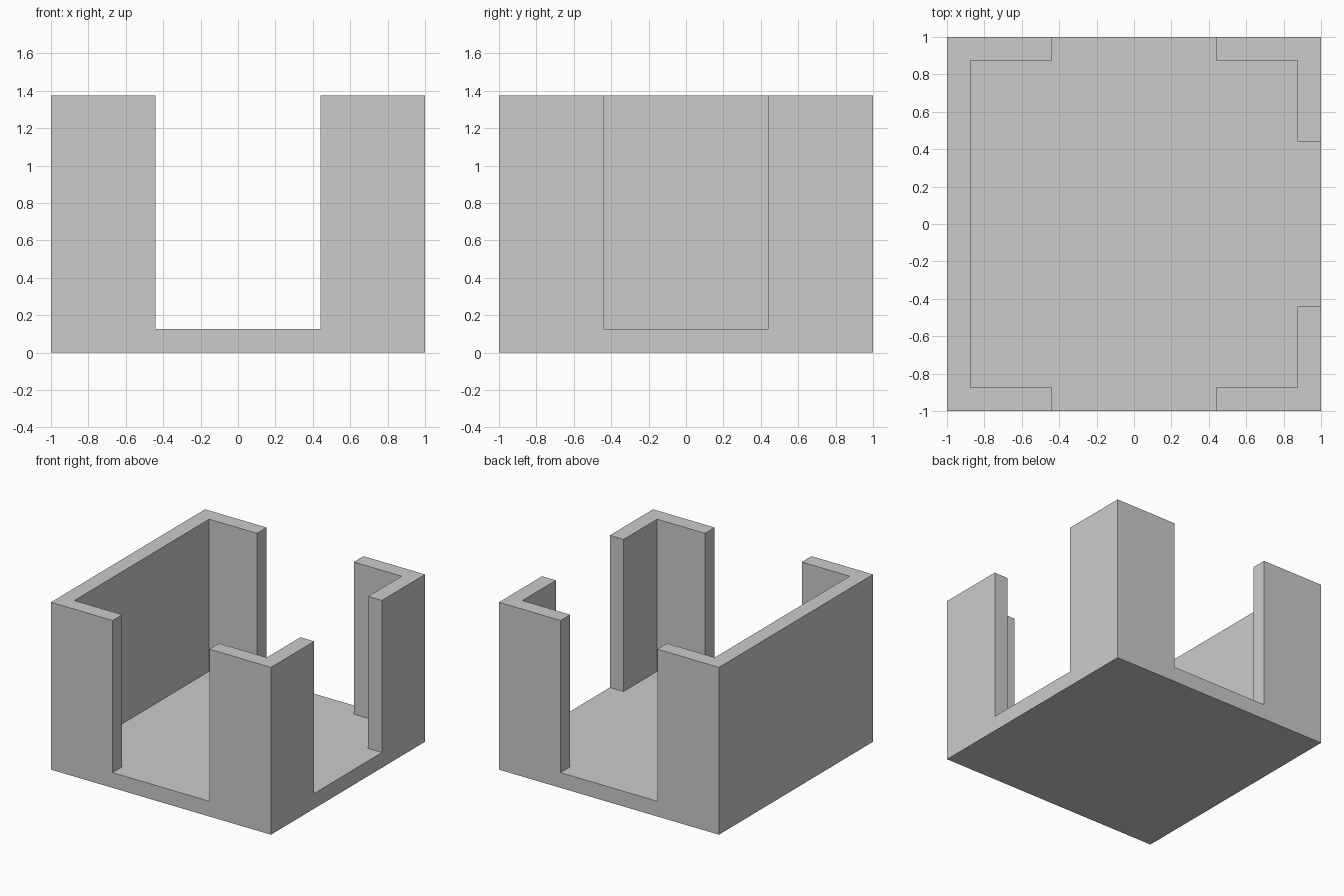
import bpy, bmesh

if "Cube" in bpy.data.objects:
    bpy.data.objects.remove(bpy.data.objects["Cube"])

HALF, WALL, HEIGHT, GAP = 1.0, 0.125, 1.375, 0.44
INNER, OUT = HALF - WALL, HALF + 0.2


def prism(name, outline, z0, z1):
    """Extrude a counter-clockwise XY outline from z0 to z1."""
    bm = bmesh.new()
    face = bm.faces.new([bm.verts.new((x, y, z0)) for x, y in outline])
    ext = bmesh.ops.extrude_face_region(bm, geom=[face], use_keep_orig=True)
    top = [v for v in ext["geom"] if isinstance(v, bmesh.types.BMVert)]
    bmesh.ops.translate(bm, verts=top, vec=(0, 0, z1 - z0))
    bmesh.ops.recalc_face_normals(bm, faces=bm.faces)
    mesh = bpy.data.meshes.new(name)
    bm.to_mesh(mesh)
    bm.free()
    obj = bpy.data.objects.new(name, mesh)
    bpy.context.collection.objects.link(obj)
    return obj


# Solid block that becomes the floor and walls
room = prism("room_shell", [(-HALF, -HALF), (HALF, -HALF), (HALF, HALF), (-HALF, HALF)], 0, HEIGHT)

# Cavity with front, back and right openings; left wall stays solid
half_outline = [(OUT, GAP), (INNER, GAP), (INNER, INNER), (GAP, INNER),
                (GAP, OUT), (-GAP, OUT), (-GAP, INNER), (-INNER, INNER)]
outline = half_outline + [(x, -y) for x, y in reversed(half_outline)]
cutter = prism("cavity_cutter", outline, WALL, HEIGHT + 0.2)
cutter.hide_render = True

# Carve the cavity, then discard the cutter
cut = room.modifiers.new("cavity", "BOOLEAN")
cut.operation, cut.solver, cut.object = "DIFFERENCE", "EXACT", cutter
bpy.context.view_layer.objects.active = room
room.select_set(True)
bpy.ops.object.modifier_apply(modifier=cut.name)
bpy.data.objects.remove(cutter)
